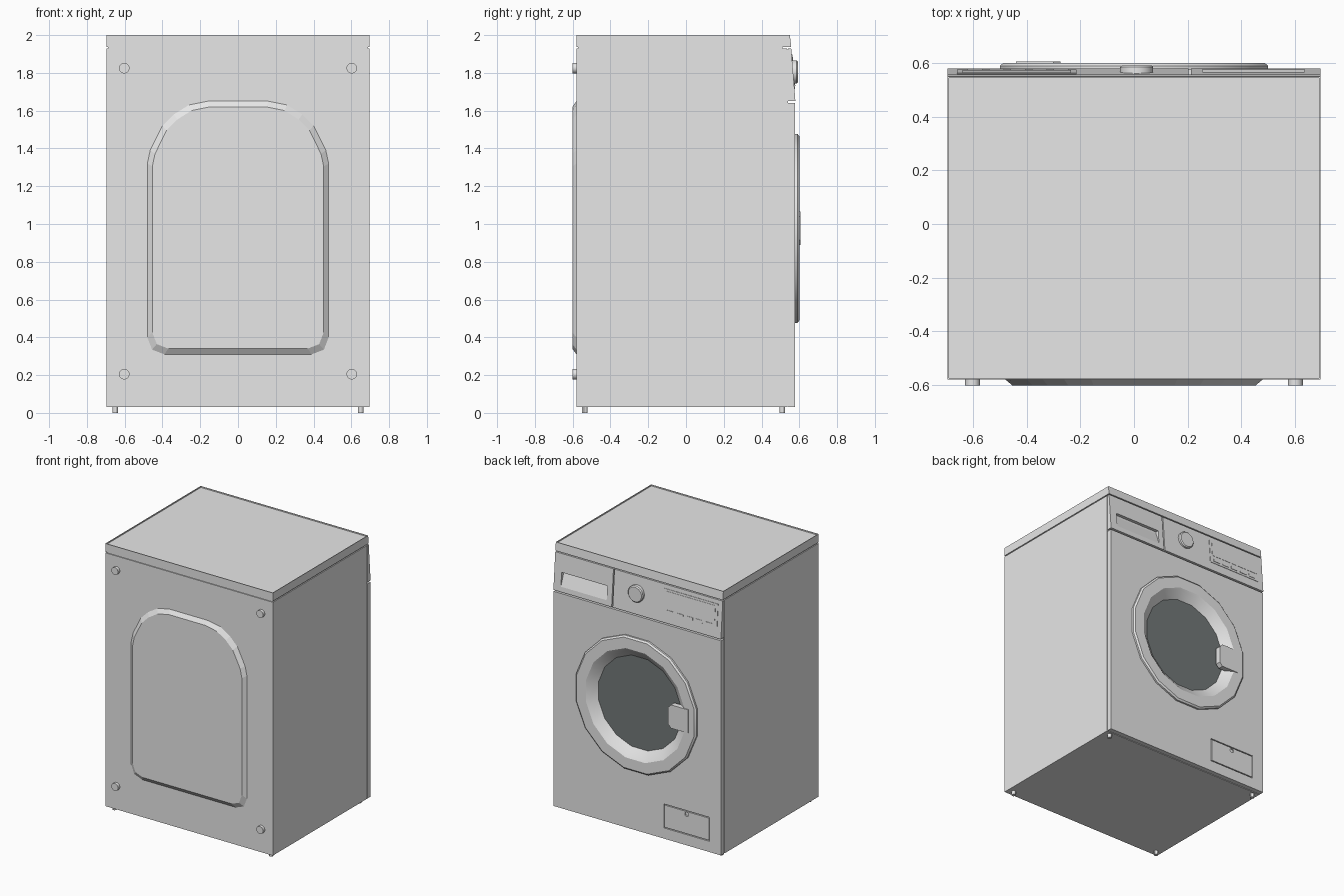
import bpy, bmesh, math
from mathutils import Vector

if "Cube" in bpy.data.objects:
    bpy.data.objects.remove(bpy.data.objects["Cube"])


def material(name, rgb):
    m = bpy.data.materials.new(name)
    m.diffuse_color = (*rgb, 1)
    m.use_nodes = True
    m.node_tree.nodes["Principled BSDF"].inputs["Base Color"].default_value = m.diffuse_color
    return m


WHITE = material("enamel_grey", (0.8, 0.8, 0.8))
GLASS = material("dark_glass", (0.17, 0.19, 0.19))


def finish(name, bm, mat=WHITE, smooth=False):
    bmesh.ops.recalc_face_normals(bm, faces=bm.faces)
    me = bpy.data.meshes.new(name)
    bm.to_mesh(me)
    bm.free()
    me.materials.append(mat)
    ob = bpy.data.objects.new(name, me)
    bpy.context.collection.objects.link(ob)
    if smooth:
        activate(ob)
        bpy.ops.object.shade_smooth_by_angle(angle=math.radians(30))
    return ob


def activate(ob):
    bpy.ops.object.select_all(action='DESELECT')
    ob.select_set(True)
    bpy.context.view_layer.objects.active = ob


def prism(name, x0, x1, profile):
    """Extrude a (y, z) profile from x0 to x1."""
    bm = bmesh.new()
    a = [bm.verts.new((x0, y, z)) for y, z in profile]
    b = [bm.verts.new((x1, y, z)) for y, z in profile]
    bm.faces.new(a)
    bm.faces.new(b)
    for i in range(len(a)):
        j = (i + 1) % len(a)
        bm.faces.new((a[i], a[j], b[j], b[i]))
    return finish(name, bm)


def box(name, x0, x1, y0, y1, z0, z1):
    return prism(name, x0, x1, [(y0, z0), (y1, z0), (y1, z1), (y0, z1)])


def lathe(name, centre, profile, n, axis='Y', closed=False, mat=WHITE):
    """Spin a (radius, height) profile round an axis through centre."""
    bm = bmesh.new()
    rings = []
    for r, h in profile:
        ring = []
        for i in range(n):
            t = 2 * math.pi * (i + 0.5) / n
            c, s = r * math.cos(t), r * math.sin(t)
            p = Vector((c, h, s)) if axis == 'Y' else Vector((c, s, h))
            ring.append(bm.verts.new(p + Vector(centre)))
        rings.append(ring)
    pairs = list(zip(rings, rings[1:]))
    if closed:
        pairs.append((rings[-1], rings[0]))
    else:
        bm.faces.new(rings[0])
        bm.faces.new(rings[-1])
    for a, b in pairs:
        for i in range(n):
            j = (i + 1) % n
            bm.faces.new((a[i], a[j], b[j], b[i]))
    return finish(name, bm, mat, True)


def cut(ob, cutter):
    mod = ob.modifiers.new("cut", 'BOOLEAN')
    mod.operation = 'DIFFERENCE'
    mod.solver = 'EXACT'
    mod.object = cutter
    activate(ob)
    bpy.ops.object.modifier_apply(modifier=mod.name)
    bpy.data.objects.remove(cutter)


W = 0.695
# Cabinet, with a narrower core that shows in the seams
box("cabinet", -W, W, -0.58, 0.535, 0.03, 1.93)
box("seam_core", -W + 0.007, W - 0.007, 0.4, 0.541, 0.035, 1.925)
box("lid_neck", -W + 0.007, W - 0.007, -0.573, 0.51, 1.92, 1.945)

# Lid with a thin raised rim
lid = prism("lid", -W, W, [(-0.58, 1.938), (0.557, 1.938), (0.55, 2.0), (-0.58, 2.0)])
bm = bmesh.new()
bm.from_mesh(lid.data)
top = [f for f in bm.faces if f.normal.z > 0.9]
bmesh.ops.inset_individual(bm, faces=top, thickness=0.007)
bmesh.ops.inset_individual(bm, faces=top, thickness=0.001, depth=-0.008)
bm.to_mesh(lid.data)
bm.free()

# Front panel with door opening and filter flap recess
front = box("front_panel", -W, W, 0.541, 0.577, 0.03, 1.64)
DOOR = (0, 0, 0.977)
cut(front, lathe("cutter", DOOR, [(0.46, 0.5), (0.46, 0.65)], 32))
cut(front, box("cutter", -0.6, -0.22, 0.565, 0.65, 0.11, 0.29))
flap = box("filter_flap", -0.593, -0.227, 0.56, 0.577, 0.117, 0.283)
cut(flap, lathe("cutter", (-0.41, 0, 0.262), [(0.016, 0.568), (0.016, 0.6)], 12))

# Door ring, glass and handle
lathe("door_ring", DOOR, [(0.51, 0.57), (0.51, 0.59), (0.498, 0.6), (0.418, 0.6),
                          (0.405, 0.592), (0.345, 0.545)], 16, closed=True)
lathe("door_glass", DOOR, [(0.37, 0.542), (0.37, 0.548)], 32, mat=GLASS)
bm = bmesh.new()
outline = [(-0.44, 0.89), (-0.30, 0.89), (-0.275, 0.915), (-0.275, 1.04), (-0.30, 1.065), (-0.44, 1.065)]
face = bm.faces.new([bm.verts.new((x, 0.565, z)) for x, z in outline])
ext = bmesh.ops.extrude_face_region(bm, geom=[face])
for v in ext["geom"]:
    if isinstance(v, bmesh.types.BMVert):
        v.co.y = 0.606
finish("door_handle", bm)

# Sloping control panel with drawer grip and drawer seam
Z0, Z1, Y0, Y1 = 1.652, 1.93, 0.579, 0.557
panel = prism("control_panel", -W, W, [(0.541, Z0), (Y0, Z0), (Y1, Z1), (0.541, Z1)])
tilt = math.atan2(Y0 - Y1, Z1 - Z0)
cut(panel, prism("cutter", 0.255, 0.635,
                 [(0.62, 1.69), (0.576, 1.69), (0.544, 1.78), (0.544, 1.795), (0.62, 1.795)]))
cut(panel, box("cutter", 0.203, 0.212, 0.546, 0.65, 1.6, 2.0))


def panel_y(z):
    return Y0 + (Y1 - Y0) * (z - Z0) / (Z1 - Z0)


def panel_plate(name, x0, x1, z0, z1, rise):
    """Thin plate lying on the sloping control panel."""
    a, b = panel_y(z0), panel_y(z1)
    return prism(name, x0, x1, [(a - 0.004, z0), (a + rise, z0), (b + rise, z1), (b - 0.004, z1)])


panel_plate("display_plate", -0.66, -0.215, 1.715, 1.9, 0.003)
panel_plate("display_window", -0.64, -0.235, 1.775, 1.885, 0.005)
for i in range(5):
    x = -0.62 + i * 0.08
    panel_plate(f"button_{i + 1}", x, x + 0.055, 1.73, 1.75, 0.006)

# Programme knob
knob = lathe("program_knob", (0.01, panel_y(1.805), 1.805), [(0.062, -0.01), (0.062, 0.018), (0.055, 0.025)], 24)

# Raised pressing on the back
half = [(0, 0.31), (0.39, 0.31), (0.455, 0.335), (0.48, 0.4), (0.48, 1.32), (0.465, 1.39),
        (0.40, 1.52), (0.34, 1.58), (0.26, 1.63), (0.16, 1.65)]
loop = half[1:] + [(-x, z) for x, z in reversed(half[1:])]
bm = bmesh.new()
base = [bm.verts.new((x, -0.575, z)) for x, z in loop]
rim = [bm.verts.new((x, -0.58, z)) for x, z in loop]
crest = [bm.verts.new((x * 0.945, -0.602, 0.98 + (z - 0.98) * 0.955)) for x, z in loop]
bm.faces.new(base)
bm.faces.new(crest)
for a, b in ((base, rim), (rim, crest)):
    for i in range(len(loop)):
        j = (i + 1) % len(loop)
        bm.faces.new((a[i], a[j], b[j], b[i]))
finish("back_pressing", bm)

# Transport bolts and feet
for side, sx in (("left", -1), ("right", 1)):
    for level, z in (("lower", 0.205), ("upper", 1.825)):
        lathe(f"bolt_{level}_{side}", (sx * 0.602, 0, z), [(0.028, -0.602), (0.028, -0.57)], 16)
    for end, y in (("back", -0.535), ("front", 0.51)):
        lathe(f"foot_{end}_{side}", (sx * 0.65, y, 0), [(0.015, 0), (0.015, 0.035)], 12, axis='Z')
